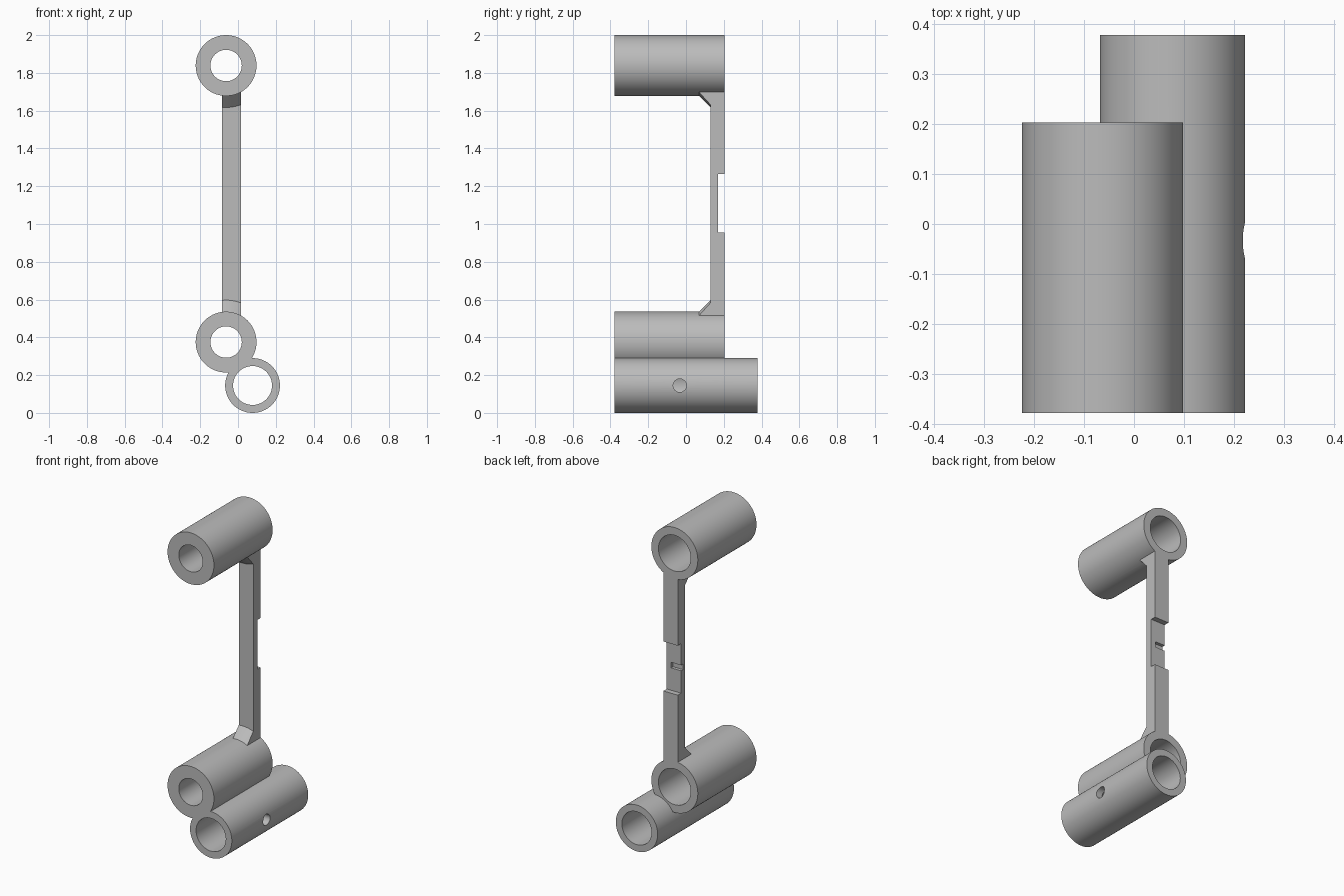
import bpy, bmesh, math
from mathutils import Matrix, Vector

cube = bpy.data.objects.get("Cube")
if cube:
    bpy.data.objects.remove(cube, do_unlink=True)

grey = bpy.data.materials.new("plain grey")
grey.use_nodes = True
COLOUR = (0.5, 0.5, 0.5, 1)
grey.diffuse_color = COLOUR
grey.node_tree.nodes["Principled BSDF"].inputs["Base Color"].default_value = COLOUR

FRONT, BACK, REAR = -0.378, 0.203, 0.378
UPPER, MIDDLE, LOWER = (-0.063, 1.839), (-0.063, 0.375), (0.077, 0.145)
TUBE_R, PIN_R = 0.161, 0.145
ARM_L, ARM_R, ARM_FRONT = -0.085, 0.015, 0.13


def add(name, bm):
    bmesh.ops.recalc_face_normals(bm, faces=bm.faces)
    mesh = bpy.data.meshes.new(name)
    bm.to_mesh(mesh)
    bm.free()
    mesh.materials.append(grey)
    obj = bpy.data.objects.new(name, mesh)
    bpy.context.collection.objects.link(obj)
    return obj


def rod(name, start, end, r1, r2=None, segments=80):
    """Cylinder or cone between two points."""
    start, end = Vector(start), Vector(end)
    bm = bmesh.new()
    turn = (end - start).to_track_quat('Z', 'Y').to_matrix().to_4x4()
    bmesh.ops.create_cone(bm, cap_ends=True, segments=segments, radius1=r1,
                          radius2=r1 if r2 is None else r2, depth=(end - start).length,
                          matrix=Matrix.Translation((start + end) / 2) @ turn)
    return add(name, bm)


def along_y(name, centre, y0, y1, r1, r2=None):
    x, z = centre
    return rod(name, (x, y0, z), (x, y1, z), r1, r2)


def box(name, lo, hi):
    lo, hi = Vector(lo), Vector(hi)
    bm = bmesh.new()
    bmesh.ops.create_cube(bm, size=1, matrix=Matrix.Translation((lo + hi) / 2)
                          @ Matrix.Diagonal((*(hi - lo), 1)))
    return add(name, bm)


def combine(target, tool, operation):
    """Apply a boolean and discard the tool."""
    mod = target.modifiers.new("bool", 'BOOLEAN')
    mod.operation, mod.object, mod.solver = operation, tool, 'EXACT'
    bpy.context.view_layer.objects.active = target
    bpy.ops.object.modifier_apply(modifier=mod.name)
    bpy.data.objects.remove(tool, do_unlink=True)


# Arm running between the two bearing tubes
body = box("link_body", (ARM_L, ARM_FRONT, MIDDLE[1] + 0.13), (ARM_R, BACK, UPPER[1] - 0.13))

# Conical gussets where the arm meets each tube
for centre, side in ((UPPER, -1), (MIDDLE, 1)):
    gusset = along_y("gusset", centre, 0.06, 0.14, TUBE_R - 0.01, TUBE_R + 0.071)
    ends = sorted((centre[1] + side * 0.13, centre[1] + side * 0.3))
    combine(gusset, box("trim", (ARM_L, 0, ends[0]), (ARM_R, 0.14, ends[1])), 'INTERSECT')
    combine(body, gusset, 'UNION')

# Recess across the back of the arm, with a small slot in it
combine(body, box("recess", (-0.2, 0.17, 0.955), (0.2, 0.3, 1.265)), 'DIFFERENCE')
combine(body, box("slot", (-0.2, 0.15, 1.095), (-0.015, 0.3, 1.13)), 'DIFFERENCE')

# Two bearing tubes and the longer pin tube
combine(body, along_y("upper_tube", UPPER, FRONT, BACK, TUBE_R), 'UNION')
combine(body, along_y("middle_tube", MIDDLE, FRONT, BACK, TUBE_R), 'UNION')
combine(body, along_y("pin_tube", LOWER, FRONT, REAR, PIN_R), 'UNION')

# Stepped bores: narrow at the front, wider behind
for centre in (UPPER, MIDDLE):
    combine(body, along_y("narrow_bore", centre, -0.5, 0.5, 0.083), 'DIFFERENCE')
    combine(body, along_y("wide_bore", centre, -0.12, 0.5, 0.112), 'DIFFERENCE')
combine(body, along_y("pin_bore", LOWER, -0.5, 0.5, 0.103), 'DIFFERENCE')

# Set-screw hole in the side of the pin tube
combine(body, rod("screw_hole", (LOWER[0], -0.033, LOWER[1]), (0.4, -0.033, LOWER[1]),
                  0.035, segments=32), 'DIFFERENCE')

bpy.ops.object.select_all(action='DESELECT')
body.select_set(True)
bpy.context.view_layer.objects.active = body
bpy.ops.object.shade_smooth_by_angle(angle=math.radians(30))
